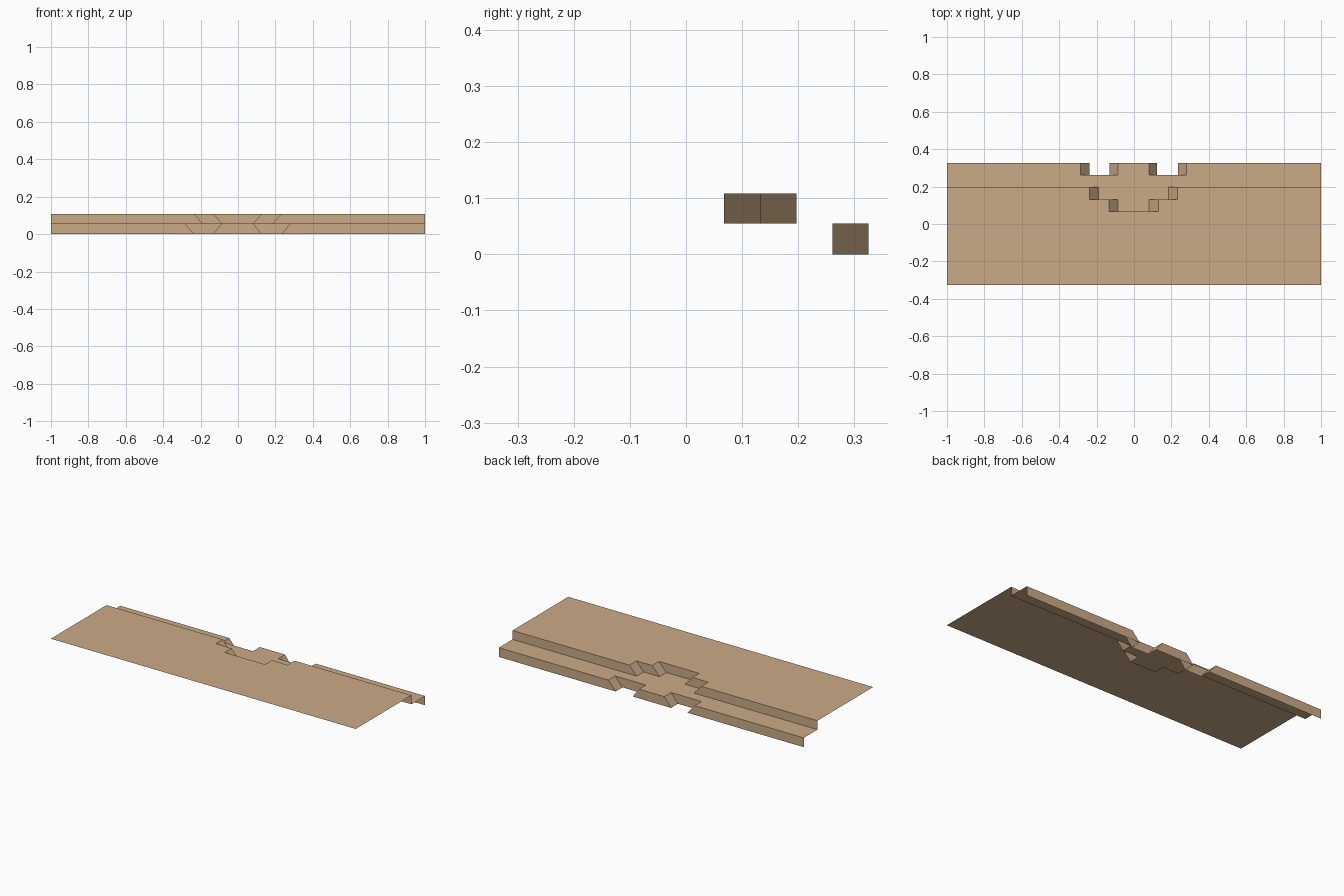
import bpy
import bmesh

cube = bpy.data.objects.get("Cube")
if cube:
    bpy.data.objects.remove(cube, do_unlink=True)

tan = bpy.data.materials.new("sandy tan")
tan.use_nodes = True
tan.diffuse_color = (0.60, 0.41, 0.245, 1)
tan.node_tree.nodes["Principled BSDF"].inputs["Base Color"].default_value = tan.diffuse_color

TOP, MID = 0.108, 0.055
FRONT = -0.325


def stepped_edge(breaks, rows, z):
    """Zigzag line from left to right: one row of y between each pair of breaks."""
    xs = [-1, *breaks, 1]
    line = []
    for i, y in enumerate(rows):
        line += [(xs[i], y, z), (xs[i + 1], y, z)]
    return line


def make_sheet(name, polygons):
    bm = bmesh.new()
    for points in polygons:
        bm.faces.new([bm.verts.new(p) for p in points])
    bmesh.ops.remove_doubles(bm, verts=bm.verts, dist=0.0001)
    mesh = bpy.data.meshes.new(name)
    bm.to_mesh(mesh)
    bm.free()
    mesh.materials.append(tan)
    obj = bpy.data.objects.new(name, mesh)
    bpy.context.collection.objects.link(obj)
    return obj


def make_deck(name, back, front):
    make_sheet(name, [front + back[::-1]])


def make_riser(name, upper, lower):
    """Wall strip joining two matching zigzag lines, facing the back."""
    make_sheet(name, [(upper[i], upper[i + 1], lower[i + 1], lower[i])
                      for i in range(len(upper) - 1)])


# Edges of the two steps; side walls of each notch slope inward or outward
upper_rows = [0.197, 0.132, 0.068, 0.132, 0.197]
lower_rows = [0.325, 0.261, 0.325, 0.261, 0.325]
upper_lip = stepped_edge([-0.238, -0.135, 0.13, 0.233], upper_rows, TOP)
upper_foot = stepped_edge([-0.19, -0.085, 0.081, 0.185], upper_rows, MID)
lower_lip = stepped_edge([-0.285, -0.085, 0.081, 0.282], lower_rows, MID)
lower_foot = stepped_edge([-0.238, -0.13, 0.122, 0.234], lower_rows, 0)

# Ground sheets and the walls between them
make_deck("upper_ground", upper_lip, [(-1, FRONT, TOP), (1, FRONT, TOP)])
make_riser("upper_bank", upper_lip, upper_foot)
make_deck("middle_terrace", lower_lip, upper_foot)
make_riser("lower_bank", lower_lip, lower_foot)
